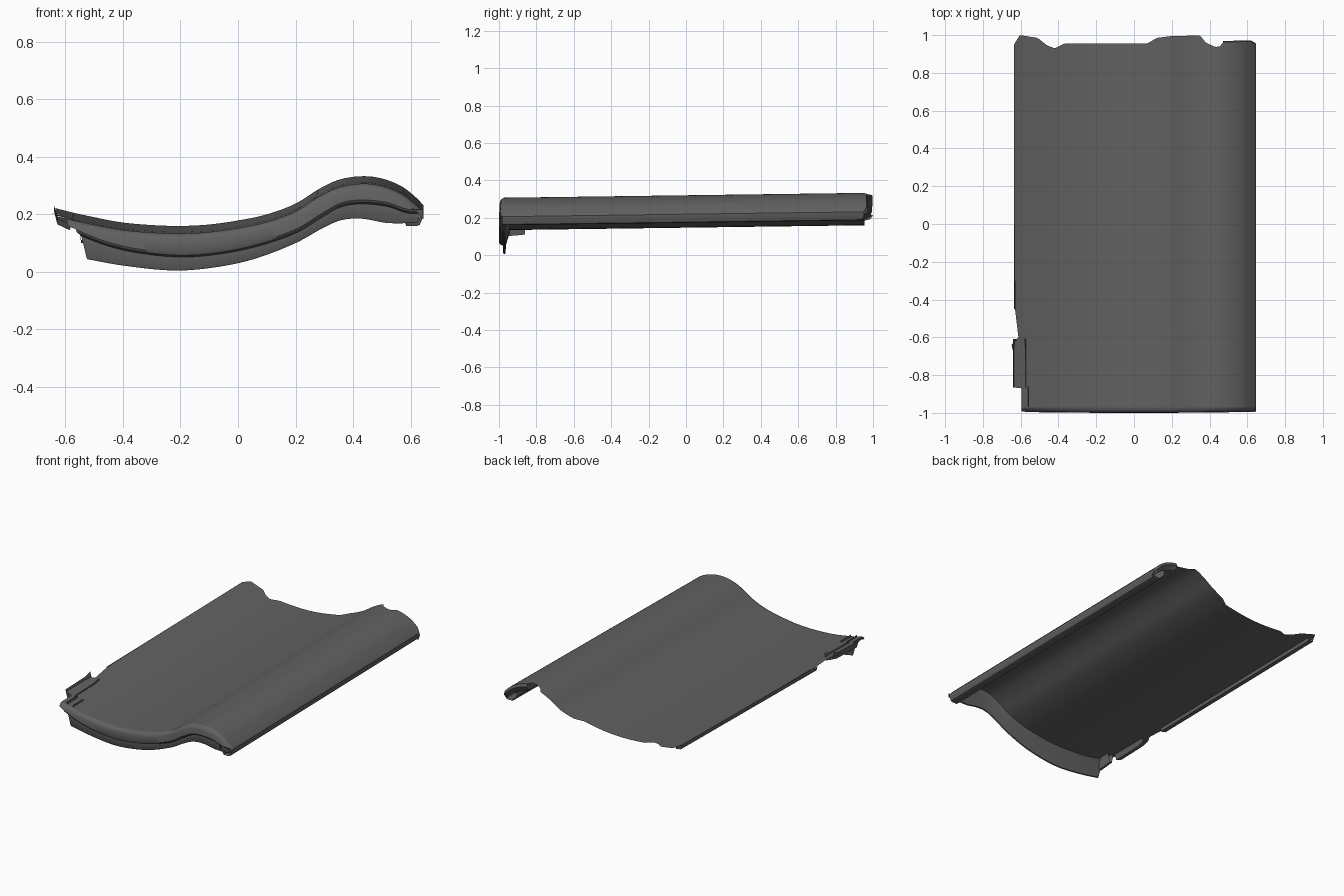
import bpy, bmesh, math

if "Cube" in bpy.data.objects:
    bpy.data.objects.remove(bpy.data.objects["Cube"])

# cross-section of the tile at its back end, lip crease and lip bottom
TOP = [(-0.66, .23), (-.6, .212), (-.5, .19), (-.4, .172), (-.3, .163), (-.2, .16), (-.1, .165),
       (0, .179), (.1, .2), (.2, .237), (.28, .287), (.35, .32), (.43, .333), (.5, .325),
       (.57, .297), (.62, .258), (.645, .232)]
MID = [(-.6, .16), (-.55, .133), (-.45, .095), (-.35, .072), (-.22, .058), (-.1, .063), (.05, .09),
       (.2, .14), (.3, .2), (.36, .232), (.43, .242), (.52, .233), (.59, .21), (.645, .21)]
BOT = [(-.53, .045), (-.4, .022), (-.23, .005), (-.1, .013), (.05, .043), (.2, .1),
       (.3, .155), (.36, .18), (.43, .185), (.52, .17), (.62, .17)]
# broken back edge and left edge outlines
BACK = [(-.635, .95), (-.605, 1), (-.51, .985), (-.46, .945), (-.42, .93), (-.37, .955), (.07, .955),
        (.12, .985), (.2, .995), (.35, .998), (.38, .96), (.43, .937), (.46, .942), (.47, .963),
        (.62, .966), (.645, .95)]
LEFT = [(-1, -.595), (-.87, -.595), (-.865, -.64), (-.7, -.635), (-.64, -.648), (-.6, -.612),
        (-.45, -.63), (0, -.634), (1, -.634)]


def linear(pts, x):
    if x <= pts[0][0]:
        return pts[0][1]
    for (a, za), (b, zb) in zip(pts, pts[1:]):
        if x <= b:
            return za + (zb - za) * (x - a) / (b - a)
    return pts[-1][1]


def smooth(pts, x):
    n = len(pts)
    x = min(max(x, pts[0][0]), pts[-1][0])
    i = next(k for k in range(n - 1) if x <= pts[k + 1][0])

    def slope(k):
        a, b = pts[max(k - 1, 0)], pts[min(k + 1, n - 1)]
        return (b[1] - a[1]) / (b[0] - a[0])
    h = pts[i + 1][0] - pts[i][0]
    t = (x - pts[i][0]) / h
    return ((2*t**3 - 3*t*t + 1) * pts[i][1] + (t**3 - 2*t*t + t) * h * slope(i)
            + (3*t*t - 2*t**3) * pts[i + 1][1] + (t**3 - t*t) * h * slope(i + 1))


def drop(y):
    return 0.0135 * (y - 0.97)


def surface(x, y):
    return smooth(TOP, x) + drop(y)


clay = bpy.data.materials.new("dark_clay")
clay.diffuse_color = (0.12, 0.12, 0.12, 1)
clay.use_nodes = True
clay.node_tree.nodes["Principled BSDF"].inputs["Base Color"].default_value = clay.diffuse_color


def loft(name, rows):
    """Skin a list of equally long point rows."""
    bm = bmesh.new()
    vs = [[bm.verts.new(p) for p in r] for r in rows]
    for r, s in zip(vs, vs[1:]):
        for i in range(len(r) - 1):
            bm.faces.new((r[i], r[i + 1], s[i + 1], s[i]))
    bmesh.ops.dissolve_degenerate(bm, dist=1e-5, edges=bm.edges[:])
    me = bpy.data.meshes.new(name)
    bm.to_mesh(me)
    bm.free()
    me.materials.append(clay)
    ob = bpy.data.objects.new(name, me)
    bpy.context.collection.objects.link(ob)
    bpy.context.view_layer.objects.active = ob
    ob.select_set(True)
    bpy.ops.object.shade_smooth_by_angle(angle=math.radians(35))
    ob.select_set(False)
    return ob


N = 128


def span(a, b):
    return [a + (b - a) * i / N for i in range(N + 1)]


def bow(x):
    return 0.008 * (x / 0.6) ** 2


# curved tile sheet with broken left and back edges
ys = [-.972, -.93, -.87, -.865, -.8, -.7, -.67, -.64, -.6, -.52, -.45, -.2, 0, .3, .6, .85, .92]
rows = [[(x, y, surface(x, y)) for x in span(linear(LEFT, y), .645)] for y in ys]
rows.append([(x, linear(BACK, x), surface(x, linear(BACK, x))) for x in span(-.634, .645)])
loft("tile_sheet", rows)

# rolled front face, crease and hanging lip
lip = []
for y, dz in ((-.972, 0), (-.985, -.003), (-.994, -.010), (-.999, -.022)):
    lip.append([(x, y + (bow(x) if y < -.98 else 0), surface(x, y) + dz) for x in span(-.595, .645)])
for y, pts, dz, a, b in ((-1, MID, .008, -.565, .643), (-.995, MID, 0, -.56, .64),
                         (-.98, MID, -.006, -.545, .635), (-.978, BOT, .006, -.527, .625),
                         (-.974, BOT, 0, -.525, .62), (-.967, BOT, .003, -.525, .62),
                         (-.962, MID, 0, -.545, .62)):
    lip.append([(x, y + bow(x) * .6, smooth(pts, x) + dz) for x in span(a, b)])
lip.append([(x, -.94, surface(x, -.94) - .004) for x in span(-.585, .635)])
loft("front_lip", lip)


def edge_strip(name, section, y0, y1):
    """Run a small x, z section along the length of the tile."""
    return loft(name, [[(x, y, z + drop(y)) for x, z in section] for y in (y0, y1)])


# right edge: outer wall, underside ledge and inner return
edge_strip("right_edge", [(.645, .232), (.643, .215), (.632, .19), (.622, .186),
                          (.585, .186), (.58, .2), (.56, .215), (.552, .3)], -.985, .952)

# left edge: thin turned-down flange
edge_strip("left_edge", [(-.59, .207), (-.592, .185), (-.628, .193), (-.634, .222)], -.45, .95)

# back closing wall under the right-hand roll
wall = [.47 + .175 * i / 24 for i in range(25)]
loft("back_wall", [[(x, linear(BACK, x), surface(x, .96)) for x in wall],
                   [(x, linear(BACK, x) + .006, surface(x, .96) - .02) for x in wall],
                   [(x, linear(BACK, x) - .012, max(.188, surface(x, .96) - .05)) for x in wall]])

# broken remnant of the interlock at the front left corner
loft("left_tab", [[(x, y, z + dz) for x, z in ((-.64, .212), (-.628, .165), (-.585, .145), (-.572, .19))]
                  for y, dz in ((-.866, 0), (-.75, .003), (-.66, .006), (-.61, .02))])

# stiffening rib behind the lip at its left end
loft("left_rib", [[(-.56, -.965, .19), (-.56, -.86, .19)], [(-.545, -.965, .1), (-.545, -.86, .11)],
                  [(-.53, -.965, .1), (-.53, -.86, .11)], [(-.515, -.965, .18), (-.515, -.86, .18)]])
